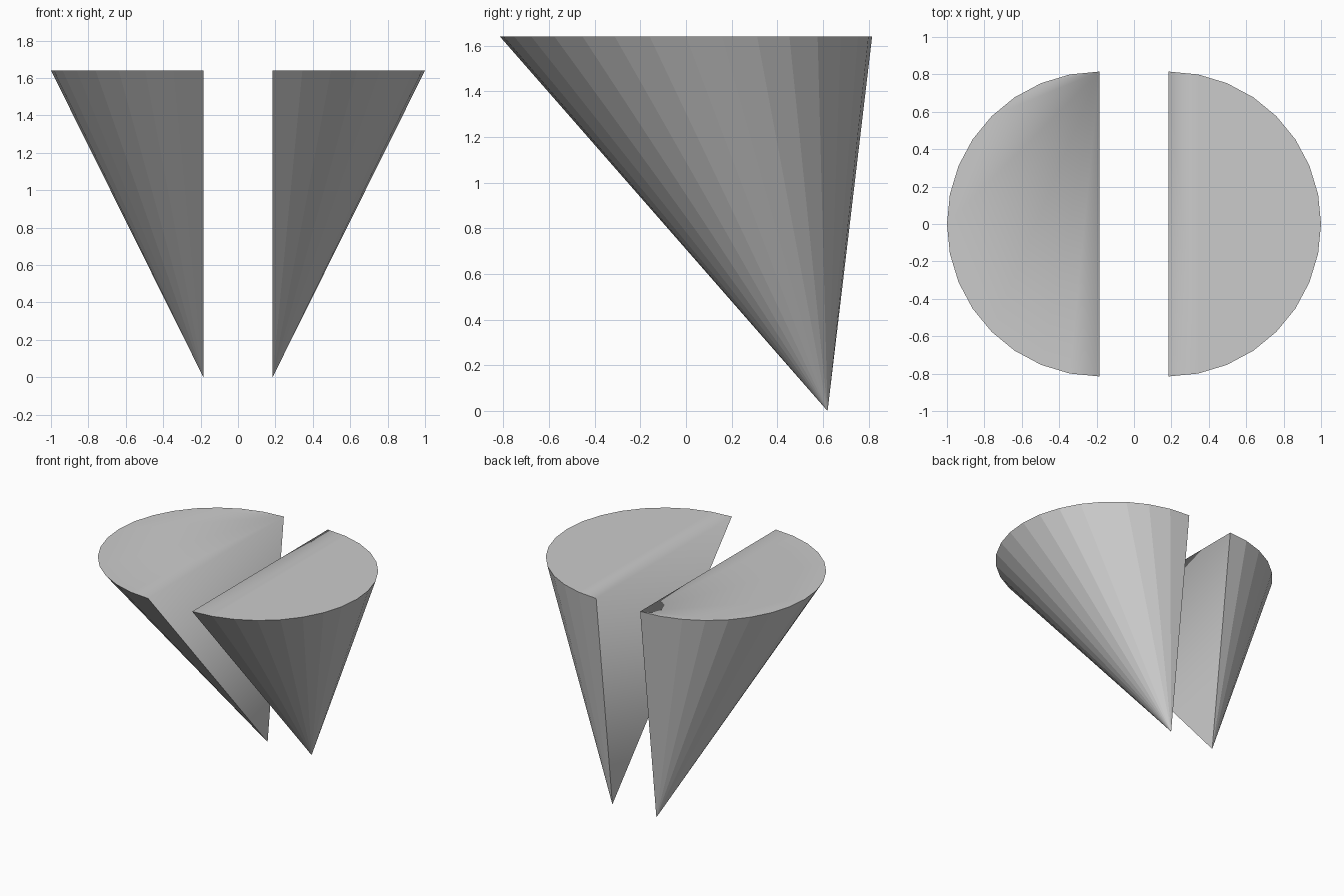
import bpy, bmesh, math

if "Cube" in bpy.data.objects:
    bpy.data.objects.remove(bpy.data.objects["Cube"])

R, GAP, HEIGHT, TIP_Y, SIDES = 0.815, 0.185, 1.64, 0.62, 16


def half_cone(name, side):
    """Upside-down half cone leaning to the back, with a flat cap and inner wall."""
    bm = bmesh.new()
    tip = bm.verts.new((side * GAP, TIP_Y, 0))
    rim = []
    for i in range(SIDES + 1):
        a = -math.pi / 2 + math.pi * i / SIDES
        rim.append(bm.verts.new((side * (GAP + R * math.cos(a)), R * math.sin(a), HEIGHT)))
    # Faceted outer shell
    for a, b in zip(rim, rim[1:]):
        bm.faces.new((tip, b, a))
    # Softly shaded cap and inner wall, creased against the shell
    cap = bm.faces.new(rim)
    wall = bm.faces.new((tip, rim[0], rim[-1]))
    cap.smooth = wall.smooth = True
    shared = set(cap.edges) & set(wall.edges)
    for e in bm.edges:
        e.smooth = e in shared
    bmesh.ops.recalc_face_normals(bm, faces=bm.faces)
    mesh = bpy.data.meshes.new(name)
    bm.to_mesh(mesh)
    bm.free()
    obj = bpy.data.objects.new(name, mesh)
    bpy.context.collection.objects.link(obj)


half_cone("left_half_cone", -1)
half_cone("right_half_cone", 1)
